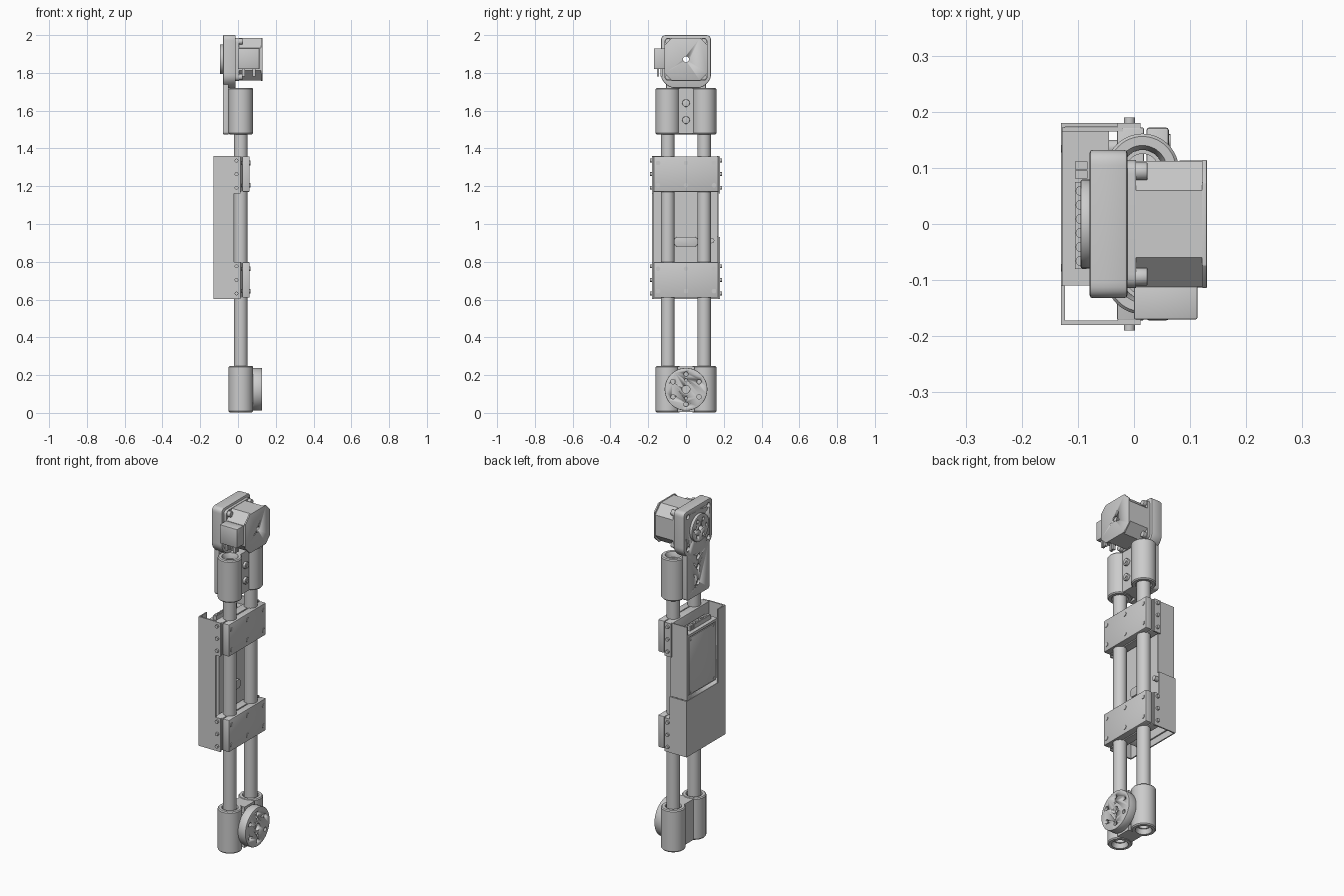
import bpy, bmesh
from math import pi, cos, sin
from mathutils import Matrix, Vector

if "Cube" in bpy.data.objects:
    bpy.data.objects.remove(bpy.data.objects["Cube"])


def finish(name, bm, bevel=0, smooth=True):
    bmesh.ops.recalc_face_normals(bm, faces=bm.faces[:])
    me = bpy.data.meshes.new(name)
    bm.to_mesh(me)
    bm.free()
    ob = bpy.data.objects.new(name, me)
    bpy.context.collection.objects.link(ob)
    bpy.ops.object.select_all(action='DESELECT')
    ob.select_set(True)
    bpy.context.view_layer.objects.active = ob
    if bevel:
        m = ob.modifiers.new("edge", 'BEVEL')
        m.width, m.segments, m.limit_method = bevel, 2, 'ANGLE'
        bpy.ops.object.modifier_apply(modifier=m.name)
    if smooth:
        bpy.ops.object.shade_smooth_by_angle(angle=0.6)
    return ob


def box(name, x, y, z, bevel=0):
    bm = bmesh.new()
    bmesh.ops.create_cube(bm, size=1)
    for v in bm.verts:
        v.co = [(a + b) / 2 + c * (b - a) for (a, b), c in zip((x, y, z), v.co)]
    return finish(name, bm, bevel)


def cyl(name, axis, c, r, depth, seg=32, bevel=0):
    rot = {'x': Matrix.Rotation(pi / 2, 4, 'Y'), 'y': Matrix.Rotation(pi / 2, 4, 'X'), 'z': Matrix()}[axis]
    bm = bmesh.new()
    bmesh.ops.create_cone(bm, cap_ends=True, segments=seg, radius1=r, radius2=r, depth=depth,
                          matrix=Matrix.Translation(c) @ rot)
    return finish(name, bm, bevel)


def lathe(name, c, profile, seg=48):
    """Closed (radius, z) loop spun about a vertical axis."""
    bm = bmesh.new()
    rings = [[bm.verts.new((c[0] + r * cos(2 * pi * i / seg), c[1] + r * sin(2 * pi * i / seg), z))
              for r, z in profile] for i in range(seg)]
    n = len(profile)
    for i in range(seg):
        a, b = rings[i], rings[(i + 1) % seg]
        for j in range(n):
            k = (j + 1) % n
            bm.faces.new((a[j], b[j], b[k], a[k]))
    return finish(name, bm)


def rounded(pts, r, n=6):
    """Round every corner of a 2D polygon."""
    out = []
    for i, p in enumerate(pts):
        p, a, b = Vector(p), Vector(pts[i - 1]), Vector(pts[(i + 1) % len(pts)])
        s, e = p + (a - p).normalized() * r, p + (b - p).normalized() * r
        out += [s * (1 - t) ** 2 + p * 2 * t * (1 - t) + e * t * t for t in (k / n for k in range(n + 1))]
    return out


def prism(name, pts, x0, x1, bevel=0):
    """Extrude a (y, z) outline along x."""
    bm = bmesh.new()
    f = bm.faces.new([bm.verts.new((x0, p[0], p[1])) for p in pts])
    g = bmesh.ops.extrude_face_region(bm, geom=[f])
    bmesh.ops.translate(bm, vec=(x1 - x0, 0, 0), verts=[v for v in g['geom'] if isinstance(v, bmesh.types.BMVert)])
    return finish(name, bm, bevel)


def cut(ob, cutters):
    bpy.context.view_layer.objects.active = ob
    for c in cutters:
        m = ob.modifiers.new("hole", 'BOOLEAN')
        m.operation, m.solver, m.object = 'DIFFERENCE', 'EXACT', c
        bpy.ops.object.modifier_apply(modifier=m.name)
        bpy.data.objects.remove(c)


def rect(y0, y1, z0, z1):
    return [(y0, z0), (y1, z0), (y1, z1), (y0, z1)]


TX, TY, MZ = 0.015, 0.096, 1.872     # tube x, tube y, motor axis height

# Hollow tubes and their end sockets
for s, side in ((-1, "front"), (1, "back")):
    c = (TX, s * TY)
    lathe(f"tube_{side}", c, [(0.029, 0.03), (0.036, 0.03), (0.036, 1.69), (0.029, 1.69)])
    for z0, part in ((0.003, "lower"), (1.475, "upper")):
        z1 = z0 + 0.245
        lathe(f"{part}_socket_{side}", c,
              [(0.036, z0 + 0.02), (0.044, z0), (0.060, z0), (0.065, z0 + 0.006),
               (0.065, z1 - 0.006), (0.060, z1), (0.044, z1), (0.036, z1 - 0.02)])

# Webs joining each pair of sockets
box("lower_web", (-0.02, 0.075), (-0.045, 0.045), (0.006, 0.245))
web = box("upper_web", (-0.05, 0.045), (-0.045, 0.045), (1.478, 1.717))
for z in (1.55, 1.64):
    cyl("web_screw", 'x', (0.048, 0, z), 0.02, 0.022, 24, 0.003)
    cyl("web_screw_core", 'x', (0.058, 0, z), 0.01, 0.008, 6)

# Round joint disc on the lower end
joint = cyl("joint_disc", 'x', (0.1025, 0, 0.125), 0.113, 0.05, 64, 0.004)
holes = [cyl("h", 'x', (0.128, 0.08 * cos(a), 0.125 + 0.08 * sin(a)), 0.012, 0.04, 16)
         for a in (pi / 6 + k * pi / 3 for k in range(6))]
holes += [cyl("h", 'x', (0.128, 0, 0.125 + d), r, 0.04, 20) for d, r in ((0, 0.021), (0.047, 0.008), (-0.047, 0.008))]
cut(joint, holes)
lathe_base = cyl("joint_base", 'x', (0.07, 0, 0.125), 0.095, 0.03, 48)

# Tube clamps: two halves with face and side screws
for z0, part in ((0.61, "lower"), (1.17, "upper")):
    z1 = z0 + 0.188
    box(f"{part}_clamp_rear", (-0.03, 0.018), (-0.172, 0.172), (z0, z1), 0.003)
    box(f"{part}_clamp_face", (0.022, 0.062), (-0.172, 0.172), (z0, z1), 0.005)
    for y in (-0.148, 0, 0.148):
        for z in (z0 + 0.035, z1 - 0.035):
            cyl("clamp_screw", 'x', (0.062, y, z), 0.012, 0.006, 16)
            cyl("clamp_bolt", 'x', (0.02, y, z), 0.008, 0.02, 12)
    for s in (-1, 1):
        y = sorted((s * 0.171, s * 0.18))
        box(f"{part}_side_tab", (-0.03, 0.012), y, (z0 - 0.008, z1))
        for z in (z0 + 0.022, z0 + 0.094, z1 - 0.022):
            cyl("side_screw", 'y', (-0.008, s * 0.183, z), 0.01, 0.014, 16)

# Electronics tray: open cable channel, lower sleeve and upper cover
box("tray_front_wall", (-0.13, -0.02), (-0.18, -0.172), (0.602, 1.36))
box("tray_left_wall", (-0.13, -0.123), (-0.18, -0.11), (0.602, 1.36))
box("sleeve_left_wall", (-0.13, -0.123), (-0.11, 0.18), (0.602, 0.93))
box("sleeve_back_wall", (-0.13, -0.02), (0.173, 0.18), (0.602, 0.93))
box("cover_back_wall", (-0.128, -0.02), (0.165, 0.172), (0.93, 1.36))
enclosure = box("enclosure", (-0.128, -0.045), (-0.11, 0.166), (0.64, 1.31))
cut(enclosure, [box("pocket", (-0.14, -0.122), (-0.098, 0.154), (0.95, 1.295)),
                box("socket_slot", (-0.075, -0.058), (-0.08, 0.13), (1.26, 1.34)),
                box("underside", (-0.115, -0.055), (-0.09, 0.15), (0.6, 0.72))])
box("access_panel", (-0.127, -0.12), (-0.092, 0.148), (0.956, 1.289), 0.002)
for y in (-0.078, 0.134):
    for z in (0.97, 1.275):
        cyl("panel_screw", 'x', (-0.127, y, z), 0.007, 0.004, 16)

# Terminal strip on top, lug and button on the inner face
box("terminal_strip", (-0.105, -0.085), (-0.08, 0.075), (1.305, 1.335))
for i in range(6):
    cyl("terminal_screw", 'z', (-0.095, -0.066 + i * 0.025, 1.335), 0.009, 0.008, 16)
for y in (0.088, 0.104):
    box("terminal_plug", (-0.105, -0.083), (y - 0.007, y + 0.007), (1.305, 1.34))
prism("inner_lug", rounded(rect(-0.062, 0.062, 0.88, 0.932), 0.02), -0.046, -0.025, 0.003)
cyl("inner_button", 'x', (-0.035, 0.136, 0.912), 0.014, 0.03, 20)

# Motor mount: head plate tapering into a bracket bolted on the web
bore = lambda: cyl("bore", 'x', (0, 0, MZ), 0.016, 0.5, 24)
head = prism("mount_head", rounded([(-0.085, 1.72), (0.085, 1.72), (0.132, 1.765), (0.132, 2.0),
                                    (-0.132, 2.0), (-0.132, 1.765)], 0.028), -0.079, -0.012, 0.005)
cut(head, [bore()] + [cyl("h", 'x', (-0.08, y, MZ + z), 0.014, 0.03, 20)
                      for y in (-0.094, 0.094) for z in (-0.094, 0.094)])
bracket = prism("mount_bracket", rounded(rect(-0.105, 0.105, 1.475, 1.75), 0.015), -0.079, -0.049, 0.002)
cut(bracket, [cyl("h", 'x', (-0.08, 0, z), 0.016, 0.03, 20) for z in (1.55, 1.64, 1.7)])

# Output flange on the mount
flange = cyl("output_flange", 'x', (-0.084, 0, MZ), 0.079, 0.022, 64, 0.003)
cut(flange, [bore()] + [cyl("h", 'x', (-0.095, 0.052 * cos(k * pi / 3), MZ + 0.052 * sin(k * pi / 3)),
                            0.009, 0.02, 16) for k in range(6)])

# Motor: square front flange, chamfered body and rear cap
def octagon(h, c):
    return [(-h + c, MZ - h), (h - c, MZ - h), (h, MZ - h + c), (h, MZ + h - c),
            (h - c, MZ + h), (-h + c, MZ + h), (-h, MZ + h - c), (-h, MZ - h + c)]


for name, pts, x0, x1, bev in (
        ("motor_flange", rounded(rect(-0.114, 0.114, MZ - 0.114, MZ + 0.114), 0.025), -0.013, 0.004, 0),
        ("motor_body", octagon(0.112, 0.052), 0.003, 0.122, 0),
        ("motor_cap", octagon(0.114, 0.04), 0.121, 0.13, 0.002)):
    cut(prism(name, pts, x0, x1, bev), [bore()])
for y in (-0.094, 0.094):
    for z in (-0.094, 0.094):
        cyl("motor_screw", 'x', (0.012, y, MZ + z), 0.016, 0.024, 20, 0.002)

# Motor connector housing and prongs
box("connector_housing", (0.0, 0.113), (-0.17, -0.105), (1.82, 1.93), 0.003)
for x in (0.03, 0.085):
    for y in (-0.148, -0.13):
        box("connector_prong", (x - 0.008, x + 0.008), (y - 0.006, y + 0.006), (1.78, 1.825))
